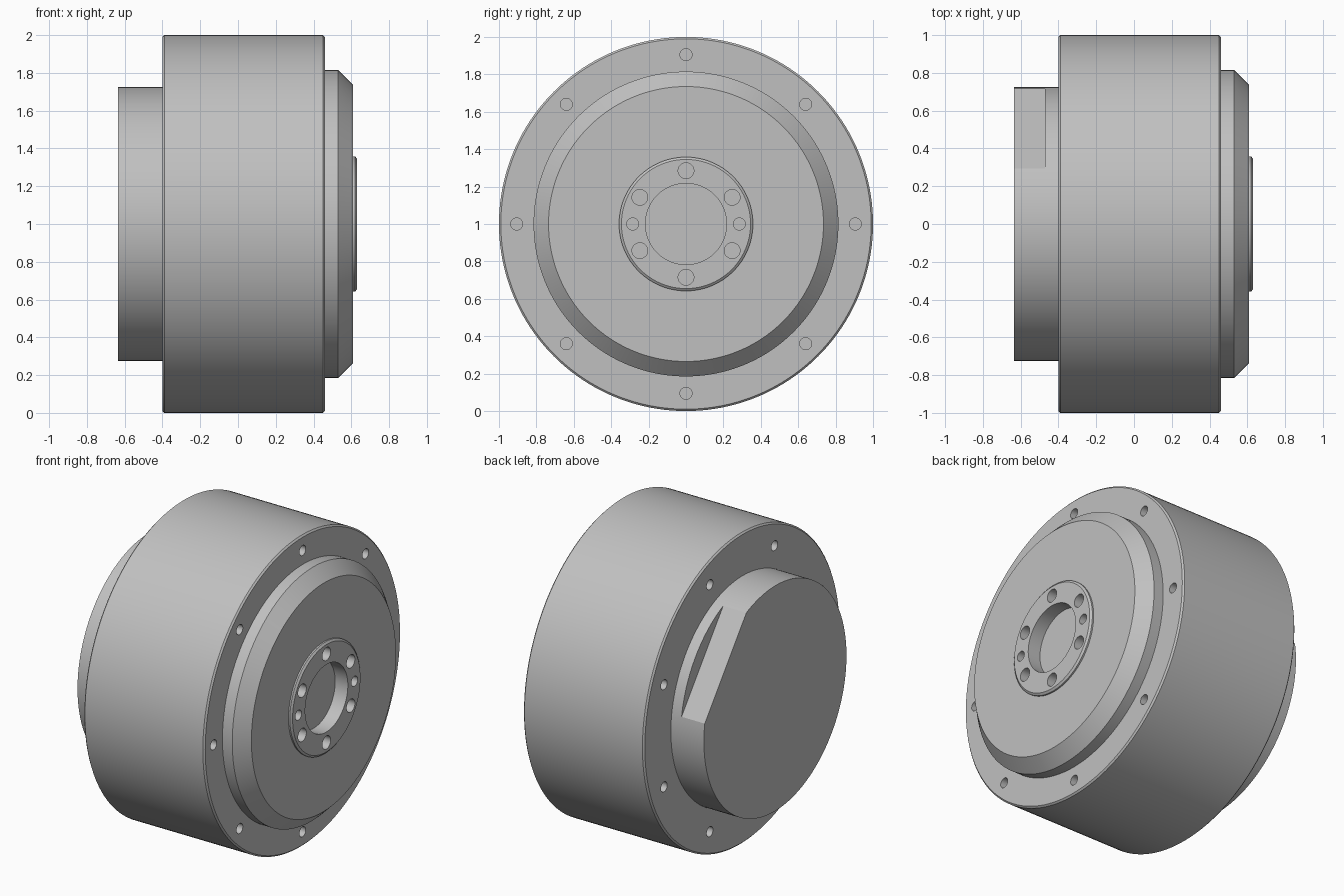
import bpy, bmesh
from math import sin, cos, pi, radians
from mathutils import Matrix, Vector

if "Cube" in bpy.data.objects:
    bpy.data.objects.remove(bpy.data.objects["Cube"], do_unlink=True)

AXIS_Z = 1.0      # height of the turning axis, which runs along x
SEGMENTS = 160

metal = bpy.data.materials.new("grey_metal")
metal.use_nodes = True
colour = (0.53, 0.53, 0.53, 1)
metal.diffuse_color = colour
metal.node_tree.nodes["Principled BSDF"].inputs["Base Color"].default_value = colour


def finish_mesh(name, bm):
    bmesh.ops.recalc_face_normals(bm, faces=bm.faces)
    mesh = bpy.data.meshes.new(name)
    bm.to_mesh(mesh)
    bm.free()
    mesh.materials.append(metal)
    obj = bpy.data.objects.new(name, mesh)
    bpy.context.collection.objects.link(obj)
    return obj


def turned(name, profile):
    """Solid of revolution around x from (x, radius) points."""
    bm = bmesh.new()
    rings = []
    for x, r in profile:
        rings.append([bm.verts.new((x, r * cos(2 * pi * i / SEGMENTS),
                                    AXIS_Z + r * sin(2 * pi * i / SEGMENTS)))
                      for i in range(SEGMENTS)])
    for a, b in zip(rings, rings[1:]):
        for i in range(SEGMENTS):
            j = (i + 1) % SEGMENTS
            bm.faces.new((a[i], a[j], b[j], b[i]))
    bm.faces.new(rings[0])
    bm.faces.new(rings[-1])
    return finish_mesh(name, bm)


def add_drill(bm, x0, x1, circle, angle, radius, segments=32):
    """Cylinder along x, placed on a bolt circle."""
    a = radians(angle)
    place = Matrix.Translation(((x0 + x1) / 2, circle * cos(a), AXIS_Z + circle * sin(a)))
    bmesh.ops.create_cone(bm, cap_ends=True, segments=segments, radius1=radius,
                          radius2=radius, depth=x1 - x0,
                          matrix=place @ Matrix.Rotation(pi / 2, 4, "Y"))


def cut(targets, cutter):
    cutter.hide_render = True
    for obj in targets:
        mod = obj.modifiers.new("cut", "BOOLEAN")
        mod.operation = "DIFFERENCE"
        mod.solver = "EXACT"
        mod.object = cutter
        bpy.context.view_layer.objects.active = obj
        bpy.ops.object.modifier_apply(modifier=mod.name)
    bpy.data.objects.remove(cutter, do_unlink=True)


# Turned parts
housing = turned("housing", [(-0.40, 0.99), (-0.39, 1), (0.45, 1), (0.46, 0.99)])
rear_drum = turned("rear_drum", [(-0.635, 0.725), (-0.38, 0.725)])
front_cap = turned("front_cap", [(0.42, 0.815), (0.53, 0.815), (0.61, 0.735)])
output_hub = turned("output_hub", [(0.60, 0.358), (0.62, 0.358), (0.63, 0.345)])

# Mounting holes on both housing faces
bm = bmesh.new()
for i in range(8):
    add_drill(bm, 0.34, 0.50, 0.905, 45 * i, 0.032)
    add_drill(bm, -0.50, -0.28, 0.86, 45 * i + 22.5, 0.032)
cut([housing], finish_mesh("mounting_drills", bm))

# Hub bore, six bolt holes and two dowel holes
bm = bmesh.new()
add_drill(bm, 0.54, 0.70, 0, 0, 0.217, 96)
for i in range(6):
    add_drill(bm, 0.53, 0.70, 0.285, 60 * i + 30, 0.042)
for angle in (0, 180):
    add_drill(bm, 0.53, 0.70, 0.285, angle, 0.032)
cut([front_cap, output_hub], finish_mesh("hub_drills", bm))

# Flat milled into the rear drum, leaving a thin ledge
bm = bmesh.new()
bmesh.ops.create_cube(bm, size=1, matrix=(
    Matrix.Translation((0, 0, AXIS_Z)) @ Matrix.Rotation(radians(37.5), 4, "X")
    @ Matrix.Translation((-0.62, 0.636 + 0.2, 0)) @ Matrix.Diagonal((0.3, 0.4, 1.6, 1))))
cut([rear_drum], finish_mesh("flat_cutter", bm))

# Smooth round walls, crisp edges
bpy.ops.object.select_all(action="DESELECT")
for obj in (housing, rear_drum, front_cap, output_hub):
    obj.select_set(True)
bpy.context.view_layer.objects.active = housing
bpy.ops.object.shade_smooth_by_angle(angle=radians(25))
